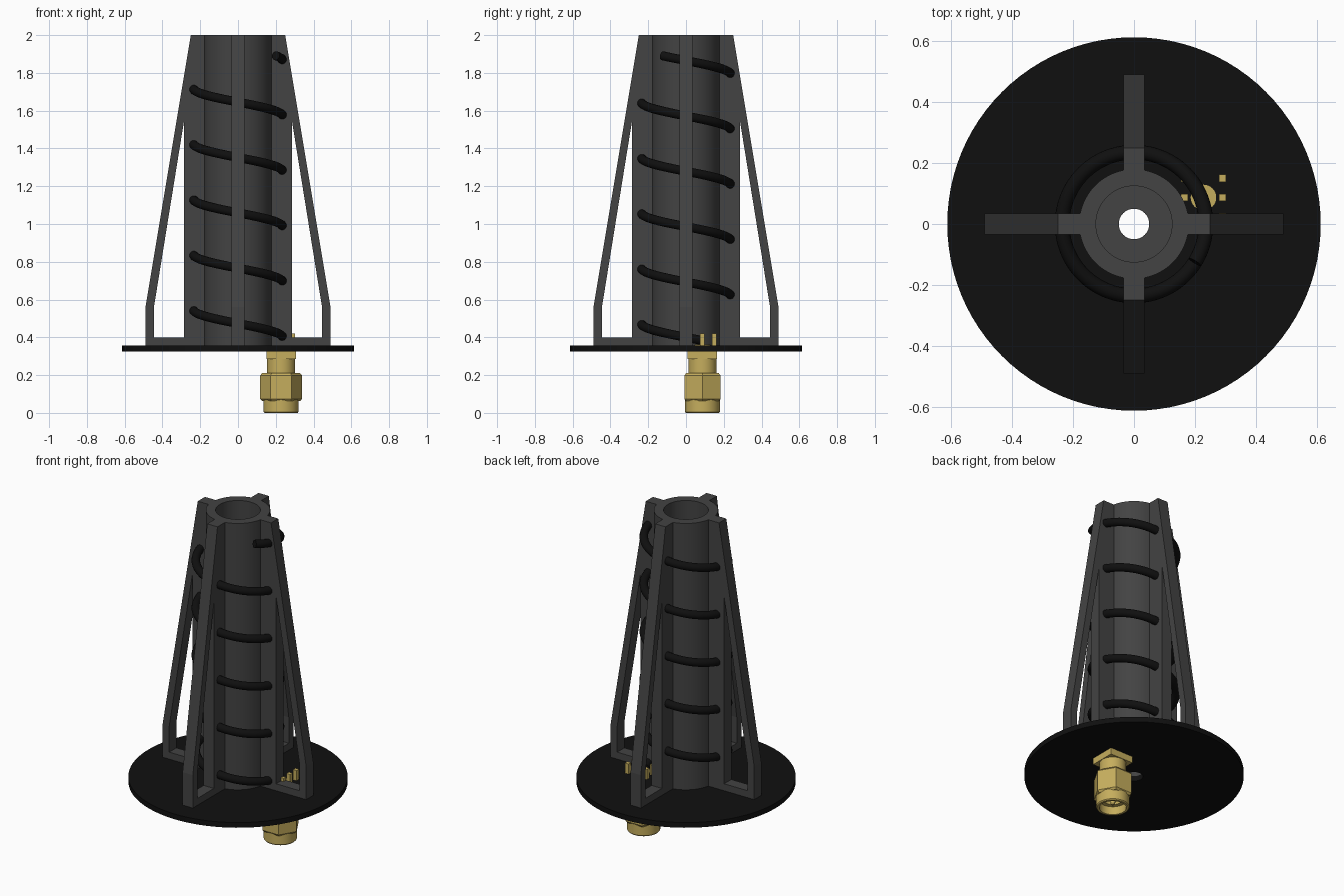
import bpy, bmesh, math
from mathutils import Matrix, Vector

if "Cube" in bpy.data.objects:
    bpy.data.objects.remove(bpy.data.objects["Cube"])


def material(name, rgb):
    m = bpy.data.materials.new(name)
    m.diffuse_color = (*rgb, 1)
    m.use_nodes = True
    m.node_tree.nodes["Principled BSDF"].inputs["Base Color"].default_value = m.diffuse_color
    return m


GREY = material("dark grey plastic", (0.056, 0.056, 0.056))
BLACK = material("black", (0.005, 0.005, 0.005))
GOLD = material("gold metal", (0.56, 0.42, 0.11))


def finish(bm, name, mat, loc=(0, 0, 0), smooth=True):
    bmesh.ops.remove_doubles(bm, verts=bm.verts, dist=1e-5)
    bmesh.ops.recalc_face_normals(bm, faces=bm.faces)
    me = bpy.data.meshes.new(name)
    bm.to_mesh(me)
    bm.free()
    me.materials.append(mat)
    ob = bpy.data.objects.new(name, me)
    ob.location = loc
    bpy.context.collection.objects.link(ob)
    if smooth:
        bpy.ops.object.select_all(action='DESELECT')
        ob.select_set(True)
        bpy.context.view_layer.objects.active = ob
        bpy.ops.object.shade_smooth_by_angle(angle=math.radians(30))
    return ob


def lathe(name, profile, mat, loc=(0, 0, 0), sides=64, closed=True, smooth=True):
    """Spin a (radius, height) profile around z."""
    bm = bmesh.new()
    vs = [bm.verts.new((r, 0, z)) for r, z in profile]
    es = [bm.edges.new(p) for p in zip(vs, vs[1:])]
    if closed:
        es.append(bm.edges.new((vs[-1], vs[0])))
    bmesh.ops.spin(bm, geom=vs + es, cent=(0, 0, 0), axis=(0, 0, 1),
                   angle=math.tau, steps=sides, use_merge=True)
    return finish(bm, name, mat, loc, smooth)


def box(name, size, loc, mat):
    bm = bmesh.new()
    bmesh.ops.create_cube(bm, size=1, matrix=Matrix.Diagonal((*size, 1)))
    return finish(bm, name, mat, loc, smooth=False)


BASE, TOP = 0.357, 2.0

# ground plane disc with centre hole
lathe("ground_disc", [(0.05, 0.325), (0.613, 0.325), (0.613, BASE), (0.05, BASE)],
      BLACK, sides=96)

# hollow core with a pierced floor
lathe("core_tube", [(0.05, BASE), (0.18, BASE), (0.18, TOP), (0.125, TOP),
                    (0.125, 0.40), (0.05, 0.40)], GREY)

# four buttress fins, each with a triangular window
P = dict(a=(0.15, BASE), b=(0.285, BASE), c=(0.445, BASE), d=(0.49, BASE),
         e=(0.49, 0.56), f=(0.25, TOP), g=(0.15, TOP), h=(0.285, 1.55),
         i=(0.285, 0.40), j=(0.445, 0.40), k=(0.445, 0.56))
for n in range(4):
    bm = bmesh.new()
    v = {key: bm.verts.new((x, -0.035, z)) for key, (x, z) in P.items()}
    faces = [bm.faces.new([v[c] for c in word])
             for word in ("abihfg", "bcji", "cdekj", "kefh")]
    ext = bmesh.ops.extrude_face_region(bm, geom=faces, use_keep_orig=True)
    bmesh.ops.translate(bm, vec=(0, 0.07, 0),
                        verts=[g for g in ext["geom"] if isinstance(g, bmesh.types.BMVert)])
    bmesh.ops.rotate(bm, verts=bm.verts, cent=(0, 0, 0),
                     matrix=Matrix.Rotation(n * math.pi / 2, 3, 'Z'))
    finish(bm, f"fin_{n + 1}", GREY, smooth=False)

# helical wire, descending counter-clockwise to the connector
R, WIRE, PITCH = 0.236, 0.024, 0.293
start, end, steps = -32, 5 * 360 + 21, 300
bm = bmesh.new()
rings = []
for s in range(steps + 1):
    deg = start + (end - start) * s / steps
    a = math.radians(deg)
    radial = Vector((math.cos(a), math.sin(a), 0))
    tangent = Vector((-R * math.sin(a), R * math.cos(a), -PITCH / math.tau)).normalized()
    up = tangent.cross(radial)
    centre = radial * R + Vector((0, 0, 1.865 - PITCH * deg / 360))
    rings.append([bm.verts.new(centre + WIRE * (radial * math.cos(t) + up * math.sin(t)))
                  for t in (math.tau * k / 14 for k in range(14))])
for r0, r1 in zip(rings, rings[1:]):
    for k in range(14):
        bm.faces.new((r0[k], r0[k - 1], r1[k - 1], r1[k]))
bm.faces.new(rings[0])
bm.faces.new(rings[-1])
finish(bm, "helix_wire", BLACK)

# coaxial connector under the disc
CX, CY = 0.228, 0.087
C = (CX, CY, 0)
lathe("connector_sleeve", [(0.075, 0.0), (0.088, 0.0), (0.093, 0.006), (0.093, 0.07),
                           (0.06, 0.07), (0.06, 0.12), (0, 0.12), (0, 0.10),
                           (0.05, 0.10), (0.05, 0.05), (0.075, 0.05)],
      GOLD, C, 48, closed=False)
lathe("connector_sleeve_rim", [(0.075, 0.0), (0.075, 0.05), (0.05, 0.05)],
      GOLD, C, 48, closed=False)
lathe("connector_hex_nut", [(0, 0.062), (0.1, 0.062), (0.111, 0.074), (0.111, 0.198),
                            (0.1, 0.21), (0, 0.21)][1:-1] + [(0.07, 0.21), (0.07, 0.062)],
      GOLD, C, 6, smooth=False)
lathe("connector_neck", [(0, 0.2), (0.075, 0.2), (0.075, 0.295), (0, 0.295)],
      GOLD, C, 48, closed=False)
box("connector_flange", (0.156, 0.156, 0.04), (CX, CY, 0.305), GOLD)
lathe("connector_centre_pin", [(0, 0.02), (0.008, 0.02), (0.014, 0.03), (0.014, 0.11)],
      GOLD, C, 16, closed=False)
lathe("connector_feed", [(0, 0.3), (0.042, 0.3), (0.042, 0.361), (0, 0.361)],
      GOLD, C, 32, closed=False)

# solder legs poking up through the disc
for sx in (-1, 1):
    for sy in (-1, 0, 1):
        box("solder_leg", (0.024, 0.024, 0.12),
            (CX + sx * 0.0625, CY + sy * 0.0635, 0.36), GOLD)
